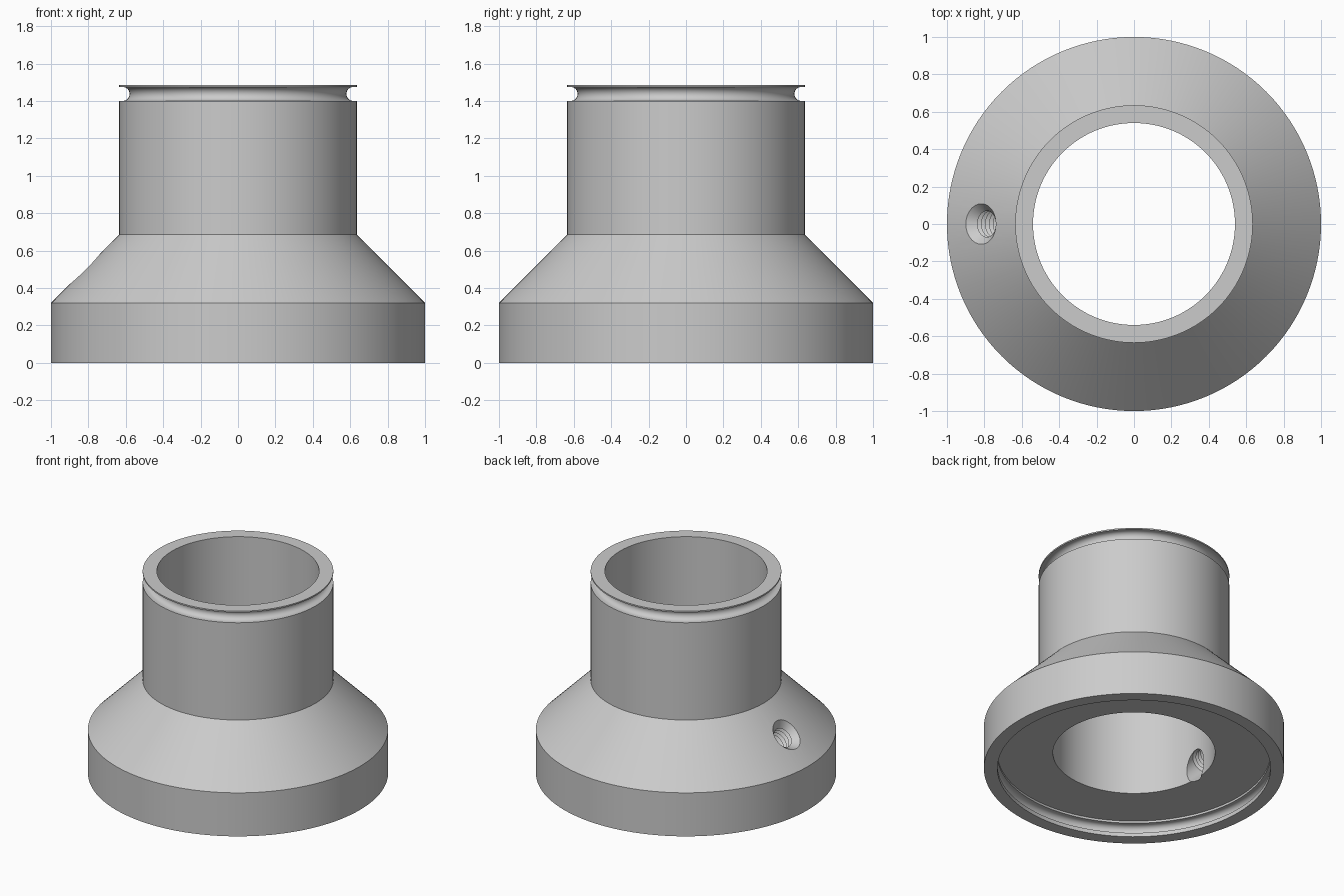
import bpy, bmesh, math
from mathutils import Matrix, Vector

default = bpy.data.objects.get("Cube")
if default:
    bpy.data.objects.remove(default, do_unlink=True)

grey = bpy.data.materials.new("light grey")
grey.use_nodes = True
colour = (0.6, 0.6, 0.6, 1)
grey.diffuse_color = colour
grey.node_tree.nodes["Principled BSDF"].inputs["Base Color"].default_value = colour


def lathe(name, profile, segments, closed):
    """Turn (radius, z) points about z; an open profile is capped on the axis."""
    bm = bmesh.new()
    rings = []
    for r, z in profile:
        rings.append([bm.verts.new((r * math.cos(a), r * math.sin(a), z))
                      for a in (math.tau * i / segments for i in range(segments))])
    pairs = list(zip(rings, rings[1:]))
    if closed:
        pairs.append((rings[-1], rings[0]))
    else:
        bm.faces.new(rings[0])
        bm.faces.new(rings[-1])
    for low, high in pairs:
        for i in range(segments):
            j = (i + 1) % segments
            bm.faces.new((low[i], low[j], high[j], high[i]))
    bmesh.ops.recalc_face_normals(bm, faces=bm.faces)
    mesh = bpy.data.meshes.new(name)
    bm.to_mesh(mesh)
    bm.free()
    mesh.materials.append(grey)
    obj = bpy.data.objects.new(name, mesh)
    bpy.context.collection.objects.link(obj)
    return obj


def groove(r, z, radius, side, start, steps=12):
    """Half-round ring groove; side is -1 when cut inwards, 1 outwards."""
    points = []
    for i in range(steps + 1):
        a = math.pi * (i / steps - 0.5) * start
        points.append((r + side * radius * math.cos(a), z + radius * math.sin(a)))
    return points


# Flanged collar: outer wall, top ring groove, bore, underside recess and its groove
outer, neck, bore, recess, top, floor = 1.0, 0.635, 0.54, 0.91, 1.485, 0.12
g = 0.0375
profile = [(outer, 0), (outer, 0.32), (neck, 0.685), (neck, 1.40)]
profile += groove(neck - 0.018, 1.40 + g, g, -1, 1)
profile += [(neck, 1.475), (neck, top), (bore, top), (bore, floor), (recess, floor)]
profile += [(recess, 0.067 + g)] + groove(recess + 0.018, 0.067, g, 1, -1)
profile += [(recess, 0.067 - g), (recess, 0)]
collar = lathe("flanged_collar", profile, 128, True)

# Threaded set-screw hole, square to the cone, with a chamfered mouth
minor, major, pitch = 0.07, 0.087, 0.03
hole = [(0.215, 0.1), (0.085, -0.03)]
for i in range(9):
    depth = -0.035 - pitch * i
    hole += [(minor, depth - pitch * 0.4), (major, depth - pitch * 0.9)]
hole.append((major, -0.5))
cutter = lathe("screw_hole_cutter", hole, 48, False)
axis = Vector((-1, 0, 1))
cutter.matrix_world = (Matrix.Translation((-0.82, 0, 0.502))
                       @ axis.to_track_quat('Z', 'Y').to_matrix().to_4x4())
cutter.hide_render = True

# Cut the hole and finish the shading
bpy.context.view_layer.objects.active = collar
collar.select_set(True)
cut = collar.modifiers.new("screw hole", 'BOOLEAN')
cut.operation = 'DIFFERENCE'
cut.solver = 'EXACT'
cut.object = cutter
bpy.ops.object.modifier_apply(modifier=cut.name)
bpy.data.objects.remove(cutter, do_unlink=True)
bpy.ops.object.shade_smooth_by_angle(angle=math.radians(30))
